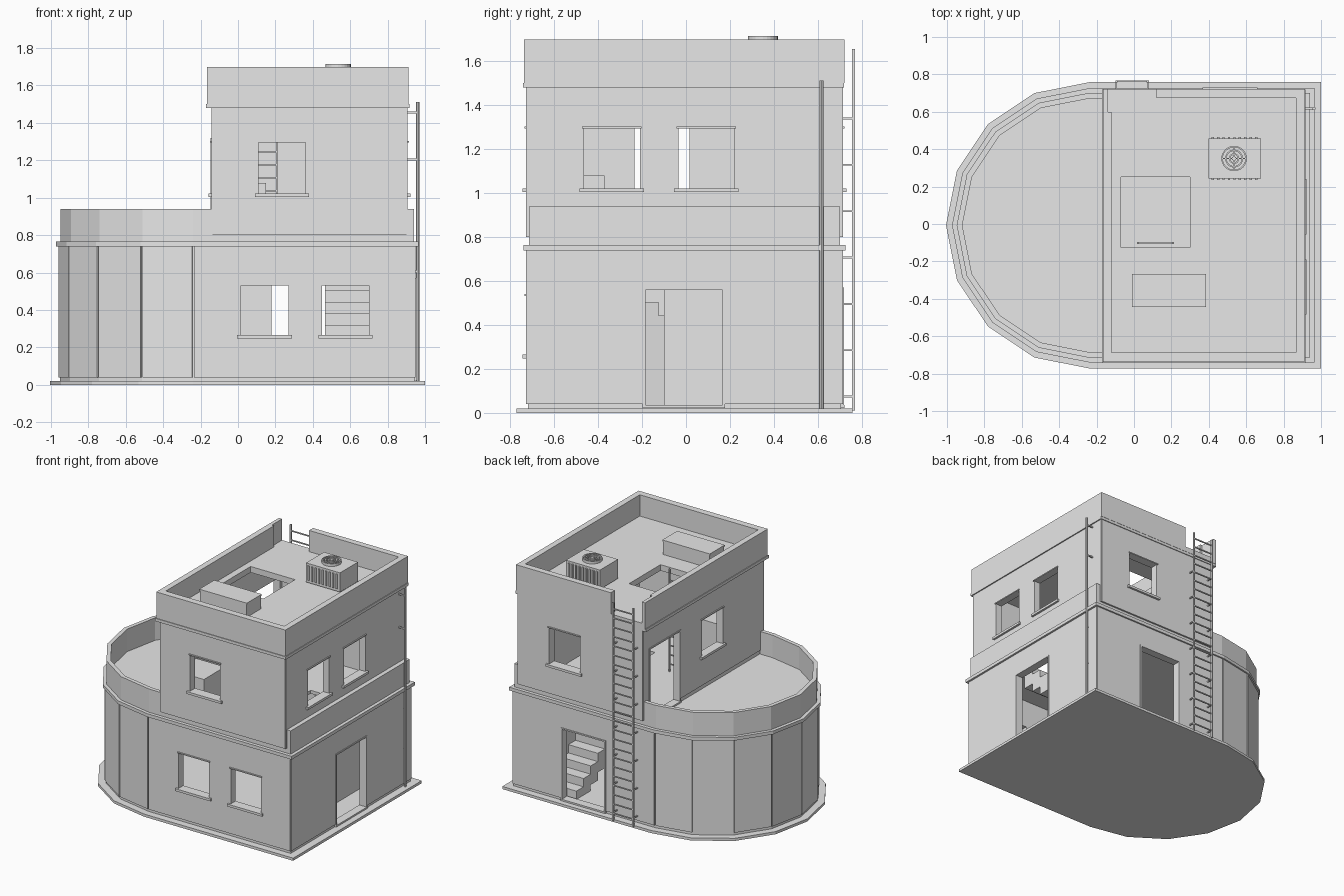
import bpy, bmesh, math
from mathutils import Vector

cube = bpy.data.objects.get("Cube")
if cube:
    bpy.data.objects.remove(cube, do_unlink=True)

# One plain grey
grey = bpy.data.materials.new("plain grey")
grey.use_nodes = True
GREY = (0.8, 0.8, 0.8, 1)
grey.diffuse_color = GREY
grey.node_tree.nodes["Principled BSDF"].inputs["Base Color"].default_value = GREY

YC = -0.007


def finish(name, bm):
    bmesh.ops.recalc_face_normals(bm, faces=bm.faces)
    mesh = bpy.data.meshes.new(name)
    bm.to_mesh(mesh)
    bm.free()
    mesh.materials.append(grey)
    obj = bpy.data.objects.new(name, mesh)
    bpy.context.collection.objects.link(obj)
    return obj


def add_prism(bm, pts, z0, z1):
    low = [bm.verts.new((p[0], p[1], z0)) for p in pts]
    top = [bm.verts.new((p[0], p[1], z1)) for p in pts]
    bm.faces.new(low[::-1])
    bm.faces.new(top)
    for i in range(len(pts)):
        j = (i + 1) % len(pts)
        bm.faces.new((low[i], low[j], top[j], top[i]))


def prism(name, pts, z0, z1):
    bm = bmesh.new()
    add_prism(bm, pts, z0, z1)
    return finish(name, bm)


def ring(name, outer, inner, z0, z1):
    bm = bmesh.new()
    loops = [[bm.verts.new((p[0], p[1], z)) for p in pts]
             for pts, z in ((outer, z0), (outer, z1), (inner, z1), (inner, z0))]
    for k in range(4):
        a, b = loops[k], loops[(k + 1) % 4]
        for i in range(len(a)):
            j = (i + 1) % len(a)
            bm.faces.new((a[i], a[j], b[j], b[i]))
    return finish(name, bm)


def rect(x0, x1, y0, y1):
    return [(x0, y0), (x1, y0), (x1, y1), (x0, y1)]


def boxes(name, items):
    bm = bmesh.new()
    for x0, x1, y0, y1, z0, z1 in items:
        add_prism(bm, rect(x0, x1, y0, y1), z0, z1)
    return finish(name, bm)


def rounded(r, xmax):
    """Straight end at xmax, eight-sided half round at the other end."""
    arc = [(-0.24 - r * math.sin(a), YC + r * math.cos(a))
           for a in (math.pi * i / 8 for i in range(9))]
    return [(xmax, YC - r), (xmax, YC + r)] + arc


def panels(name, pts, z0, z1, gap=0.005, depth=0.012):
    """A thin wall plate on each edge, with a groove at each corner."""
    bm = bmesh.new()
    for i, p in enumerate(pts):
        p, q = Vector(p), Vector(pts[(i + 1) % len(pts)])
        d = (q - p).normalized()
        n = Vector((d.y, -d.x))
        a, b = p + d * gap, q - d * gap
        add_prism(bm, [a, b, b - n * depth, a - n * depth], z0, z1)
    return finish(name, bm)


def cylinder(name, r, x, y, z0, z1, sides=10):
    pts = [(x + r * math.cos(2 * math.pi * i / sides),
            y + r * math.sin(2 * math.pi * i / sides)) for i in range(sides)]
    return prism(name, pts, z0, z1)


def cut(targets, items):
    cutter = boxes("cutter", items)
    cutter.hide_render = True
    for obj in targets:
        mod = obj.modifiers.new("openings", "BOOLEAN")
        mod.operation, mod.solver, mod.object = "DIFFERENCE", "EXACT", cutter
        bpy.context.view_layer.objects.active = obj
        bpy.ops.object.modifier_apply(modifier=mod.name)
    bpy.data.objects.remove(cutter, do_unlink=True)


# Ground floor, bands and terrace parapet
base = prism("base_slab", rounded(0.765, 1.0), 0, 0.02)
lower_wall = ring("lower_wall", rounded(0.712, 0.943), rounded(0.665, 0.895), 0.02, 0.75)
lower_panels = panels("lower_wall_panels", rounded(0.721, 0.95), 0.04, 0.74)
mid_floor = prism("middle_floor", rounded(0.7, 0.93), 0.745, 0.77)
ring("middle_band", rounded(0.733, 0.965), rounded(0.69, 0.92), 0.74, 0.765)
ring("terrace_parapet", rounded(0.708, 0.94), rounded(0.678, 0.905), 0.765, 0.94)

# Upper floor, roof and roof parapet
upper_wall = ring("upper_wall", rect(-0.135, 0.9, -0.712, 0.698),
                  rect(-0.09, 0.855, -0.667, 0.653), 0.765, 1.5)
upper_panels = panels("upper_wall_panels", rect(-0.142, 0.907, -0.728, 0.714), 0.8, 1.485, depth=0.02)
roof = prism("roof_slab", rect(-0.13, 0.89, -0.7, 0.69), 1.495, 1.54)
ring("roof_band", rect(-0.17, 0.916, -0.742, 0.72), rect(-0.1, 0.85, -0.67, 0.65), 1.48, 1.502)
parapet = ring("roof_parapet", rect(-0.165, 0.911, -0.737, 0.722),
               rect(-0.12, 0.866, -0.687, 0.675), 1.5, 1.7)
cut([parapet], [(-0.138, 0.12, 0.6, 0.8, 1.54, 1.8)])
cut([roof], [(-0.07, 0.3, -0.125, 0.25, 1.4, 1.6)])
cut([mid_floor], [(0.465, 0.71, -0.38, 0.2, 0.7, 0.8)])

# Openings: side axis, wall position, span along the wall, heights
LOWER_Z, UPPER_Z, DOOR_Z = (0.265, 0.532), (1.022, 1.295), (0.035, 0.56)
windows = [
    ("lower_front_window_a", "y", -0.728, (0.015, 0.27), LOWER_Z),
    ("lower_front_window_b", "y", -0.728, (0.45, 0.7), LOWER_Z),
    ("upper_front_window", "y", -0.728, (0.11, 0.36), UPPER_Z),
    ("upper_back_window", "y", 0.714, (0.385, 0.64), UPPER_Z),
    ("upper_left_window_a", "x", 0.907, (-0.465, -0.21), UPPER_Z),
    ("upper_left_window_b", "x", 0.907, (-0.035, 0.22), UPPER_Z),
    ("upper_right_window", "x", -0.142, (-0.235, 0.015), UPPER_Z)]
doors = [
    ("left_door", "x", 0.95, (-0.185, 0.165), DOOR_Z),
    ("back_door", "y", 0.714, (0.18, 0.53), DOOR_Z),
    ("terrace_door", "x", -0.142, (0.28, 0.63), (0.785, 1.31))]


def wall_box(axis, pos, u0, u1, back, front, z0, z1):
    """Box on a wall: u along it, depth from back to front outwards."""
    s = 1 if (pos > 0.3) else -1
    d0, d1 = sorted((pos + s * back, pos + s * front))
    return (d0, d1, u0, u1, z0, z1) if axis == "x" else (u0, u1, d0, d1, z0, z1)


holes = [wall_box(a, p, u[0], u[1], -0.1, 0.1, *z) for _, a, p, u, z in windows + doors]
low = [h for h in holes if h[5] < 0.7]
high = [h for h in holes if h[5] > 0.7]
cut([lower_wall, lower_panels], low)
cut([upper_wall, upper_panels], high)

# Sills and lintels
for name, a, p, (u0, u1), (z0, z1) in windows:
    boxes(name + "_trim", [
        wall_box(a, p, u0 - 0.02, u1 + 0.02, -0.04, 0.016, z0 - 0.018, z0),
        wall_box(a, p, u0 - 0.008, u1 + 0.008, -0.03, 0.008, z1, z1 + 0.008)])

# Door frames
for name, a, p, (u0, u1), (z0, z1) in doors:
    boxes(name + "_frame", [
        wall_box(a, p, u0 - 0.012, u0, -0.04, 0.005, z0, z1 + 0.01),
        wall_box(a, p, u1, u1 + 0.012, -0.04, 0.005, z0, z1 + 0.01),
        wall_box(a, p, u0, u1, -0.04, 0.005, z1, z1 + 0.01),
        wall_box(a, p, u0 - 0.012, u1 + 0.012, -0.04, 0.008, z0 - 0.012, z0)])


# Ladders
def ladder(name, x0, x1, y, z0, z1, step=0.07, w=0.012):
    parts = [(x, x + w, y - w / 2, y + w / 2, z0, z1) for x in (x0, x1 - w)]
    z = z0 + step * 0.8
    while z < z1 - 0.02:
        parts.append((x0, x1, y - 0.004, y + 0.004, z - 0.004, z + 0.004))
        z += step
    boxes(name, parts)


ladder("outside_ladder", -0.1, 0.08, 0.762, 0.012, 1.655)
ladder("hatch_ladder", 0.015, 0.215, -0.102, 0.77, 1.54)
boxes("ladder_brackets", [(x, x + 0.008, 0.7, 0.76, z, z + 0.008)
                          for x in (-0.098, 0.07)
                          for z in (0.07 + 0.211 * k for k in range(7))])

# Stairs, partition and cabinet inside
boxes("stairs", [(0.465, 0.71, 0.555 - 0.085 * k, 0.64 - 0.085 * k,
                  max(0.02, 0.0625 * k - 0.06), 0.0825 + 0.0625 * k) for k in range(12)])
boxes("partition", [(0.712, 0.73, -0.1, 0.66, 0.02, 0.745)])
boxes("cabinet", [(-0.09, 0.15, -0.62, -0.37, 0.77, 1.08)])

# Downpipe
cylinder("downpipe", 0.009, 0.962, 0.617, 0.02, 1.512, 8)
boxes("downpipe_clips", [(0.9, 0.965, 0.612, 0.622, z, z + 0.01) for z in (0.3, 0.6, 1.2, 1.45)])

# Roof vent box and cooling unit
boxes("roof_box", [(-0.008, 0.38, -0.44, -0.27, 1.54, 1.64),
                   (-0.012, 0.384, -0.444, -0.266, 1.64, 1.65)])
boxes("cooling_unit", [(0.397, 0.68, 0.243, 0.457, 1.55, 1.695)]
      + [(x, x + 0.03, 0.26, 0.44, 1.535, 1.55) for x in (0.41, 0.637)])
boxes("cooling_fins", [(x, x + 0.012, y, y + 0.009, 1.57, 1.68)
                       for x in (0.415 + 0.029 * k for k in range(9))
                       for y in (0.235, 0.456)])


def circle(r):
    return [(0.535 + r * math.cos(math.pi * i / 12), 0.35 + r * math.sin(math.pi * i / 12))
            for i in range(24)]


for k, r in enumerate((0.068, 0.048, 0.028)):
    ring("fan_ring_%d" % (k + 1), circle(r), circle(r - 0.008), 1.69, 1.715)
cylinder("fan_hub", 0.012, 0.535, 0.35, 1.69, 1.715)
boxes("fan_guard", [(0.472, 0.598, 0.347, 0.353, 1.704, 1.71),
                    (0.532, 0.538, 0.287, 0.413, 1.704, 1.71)])
